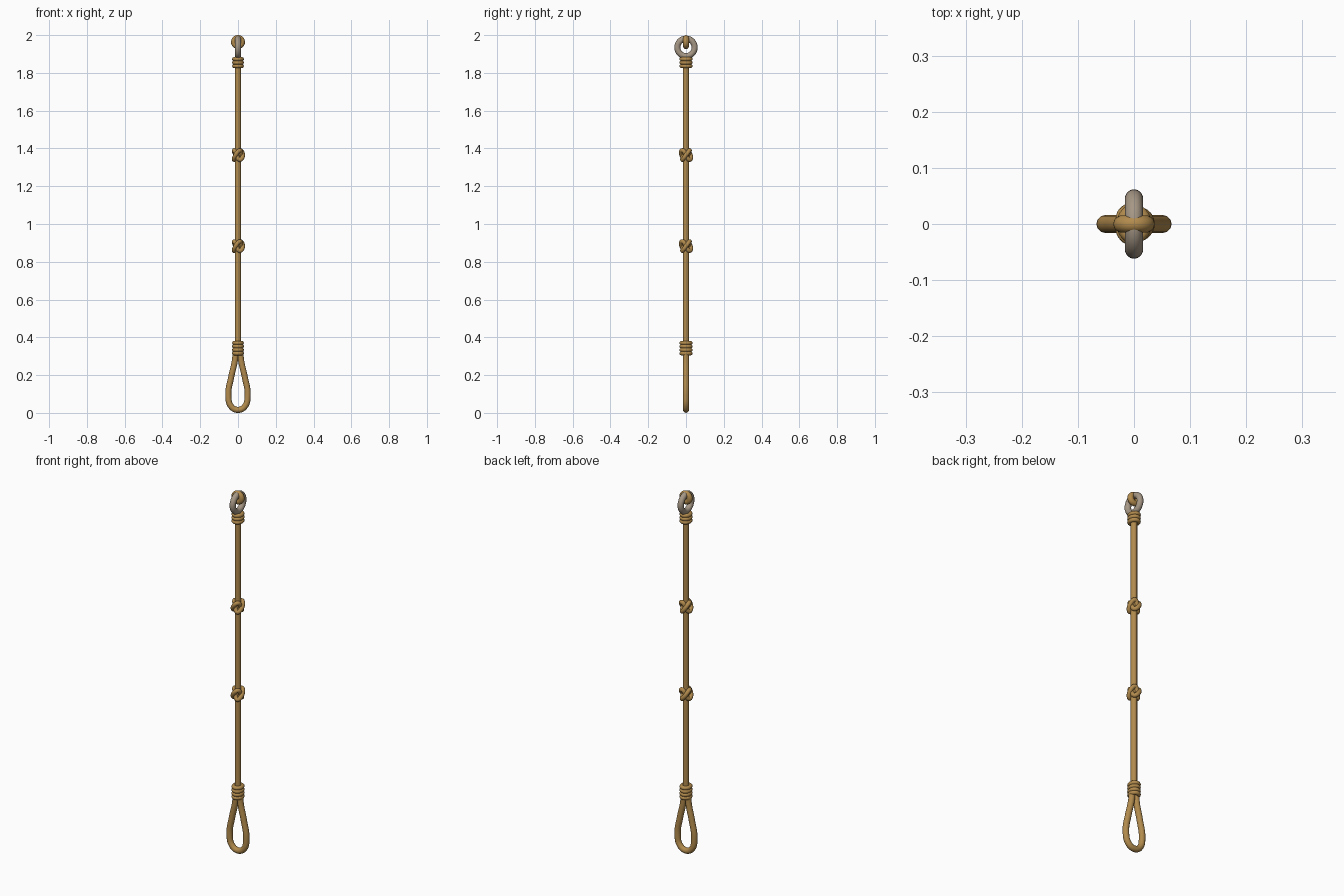
import bpy, math

if "Cube" in bpy.data.objects:
    bpy.data.objects.remove(bpy.data.objects["Cube"])

ROPE_R = 0.016


def material(name, rgb):
    m = bpy.data.materials.new(name)
    m.diffuse_color = (*rgb, 1)
    m.use_nodes = True
    m.node_tree.nodes["Principled BSDF"].inputs["Base Color"].default_value = m.diffuse_color
    return m


rope_mat = material("tan_rope", (0.45, 0.26, 0.075))
ring_mat = material("weathered_metal", (0.38, 0.31, 0.235))


def finish(obj, name, mat):
    obj.name = name
    obj.data.materials.clear()
    obj.data.materials.append(mat)
    bpy.ops.object.shade_smooth_by_angle(angle=math.radians(60))
    return obj


def tube(name, points, radius, closed=False, smooth=False):
    """Round cord swept along points, as a mesh."""
    cu = bpy.data.curves.new(name, 'CURVE')
    cu.dimensions = '3D'
    cu.bevel_depth = radius
    cu.bevel_resolution = 4
    cu.use_fill_caps = True
    if smooth:
        sp = cu.splines.new('BEZIER')
        sp.bezier_points.add(len(points) - 1)
        for bp, p in zip(sp.bezier_points, points):
            bp.co = p
            bp.handle_left_type = bp.handle_right_type = 'AUTO'
        sp.resolution_u = 8
    else:
        sp = cu.splines.new('POLY')
        sp.points.add(len(points) - 1)
        for sp_p, p in zip(sp.points, points):
            sp_p.co = (*p, 1)
    sp.use_cyclic_u = closed
    obj = bpy.data.objects.new(name, cu)
    bpy.context.collection.objects.link(obj)
    bpy.ops.object.select_all(action='DESELECT')
    obj.select_set(True)
    bpy.context.view_layer.objects.active = obj
    bpy.ops.object.convert(target='MESH')
    return finish(bpy.context.object, name, rope_mat)


def torus(name, z, major, minor, mat, rot=(0, 0, 0), scale=(1, 1, 1)):
    bpy.ops.mesh.primitive_torus_add(
        major_radius=major, minor_radius=minor, major_segments=32,
        minor_segments=14, location=(0, 0, z), rotation=rot)
    obj = finish(bpy.context.object, name, mat)
    obj.scale = scale
    return obj


# Straight hanging rope
tube("main_rope", [(0, 0, 0.31), (0, 0, 1.88)], ROPE_R)

# Teardrop hand loop at the bottom
half = [(0.012, 0.33), (0.017, 0.275), (0.036, 0.19), (0.051, 0.095), (0.036, 0.034)]
loop = ([(x, 0, z) for x, z in half] + [(0, 0, 0.016)]
        + [(-x, 0, z) for x, z in reversed(half)])
tube("hand_loop", loop, ROPE_R, smooth=True)

# Whipped bindings: stacked coils
for part, start, count, pitch in (("lower_binding", 0.315, 4, 0.0185),
                                  ("upper_binding", 1.836, 3, 0.0185)):
    for i in range(count):
        torus(f"{part}_coil_{i + 1}", start + i * pitch, 0.022, 0.0105,
              rope_mat, scale=(0.96, 1.08, 1))

# Knots: a cord wound twice round the rope, crossing over itself
for name, zc in (("lower_knot", 0.883), ("upper_knot", 1.365)):
    pts = []
    for i in range(72):
        t = 2 * math.pi * i / 72
        r = 0.0205 + 0.005 * math.cos(3 * t)
        pts.append((r * math.cos(2 * t), 1.08 * r * math.sin(2 * t),
                    zc + 0.025 * math.sin(3 * t)))
    tube(name, pts, 0.0115, closed=True)

# Metal ring and the small rope eye through its top
torus("metal_ring", 1.935, 0.046, ROPE_R, ring_mat, rot=(0, math.pi / 2, 0))
torus("top_eye", 1.963, 0.0215, 0.0155, rope_mat, rot=(math.pi / 2, 0, 0))
